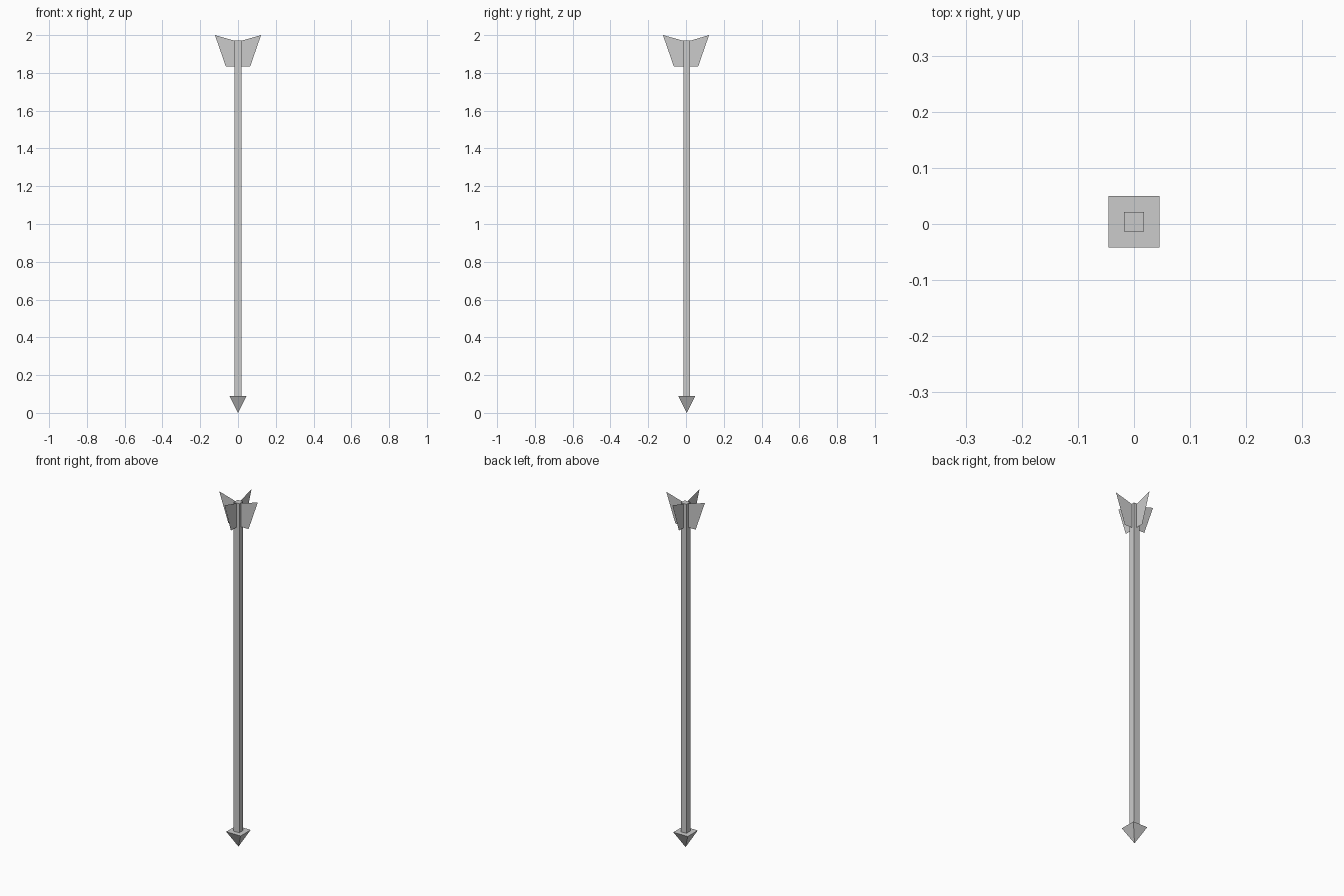
import bpy, bmesh
from mathutils import Matrix, Vector

if "Cube" in bpy.data.objects:
    bpy.data.objects.remove(bpy.data.objects["Cube"])

CY = 0.004        # shaft axis sits a hair behind centre
SHAFT_R = 0.0175  # half width of the square shaft
HEAD_Z = 0.09
TOP_Z = 1.972


def finish(name, bm):
    mesh = bpy.data.meshes.new(name)
    bm.to_mesh(mesh)
    bm.free()
    obj = bpy.data.objects.new(name, mesh)
    bpy.context.collection.objects.link(obj)
    return obj


# Square shaft
bm = bmesh.new()
height = TOP_Z - HEAD_Z
bmesh.ops.create_cube(bm, size=1, matrix=Matrix.Translation((0, CY, HEAD_Z + height / 2))
                      @ Matrix.Diagonal((2 * SHAFT_R, 2 * SHAFT_R, height, 1)))
finish("shaft", bm)

# Arrowhead: four-sided pyramid pointing down
bm = bmesh.new()
r = 0.0455
base = [bm.verts.new((x * r, CY + y * r, HEAD_Z)) for x, y in ((-1, -1), (1, -1), (1, 1), (-1, 1))]
tip = bm.verts.new((0, CY, 0))
bm.faces.new(base)
for i in range(4):
    bm.faces.new((base[i], tip, base[(i + 1) % 4]))
bmesh.ops.recalc_face_normals(bm, faces=bm.faces)
finish("arrowhead", bm)

# Four flat fletching vanes, one on each side of the shaft
axis = Vector((0, CY, 0))
profile = [(SHAFT_R, 1.833), (0.064, 1.833), (0.122, 2.0), (SHAFT_R, 1.97)]
for name, d in (("right", (1, 0, 0)), ("back", (0, 1, 0)),
                ("left", (-1, 0, 0)), ("front", (0, -1, 0))):
    bm = bmesh.new()
    d = Vector(d)
    verts = []
    for out, z in profile:
        p = axis + d * out
        if out > SHAFT_R:
            p -= d * axis.dot(d)  # outer edges stay centred on the origin
        verts.append(bm.verts.new((p.x, p.y, z)))
    bm.faces.new(verts)
    finish("fletching_" + name, bm)
